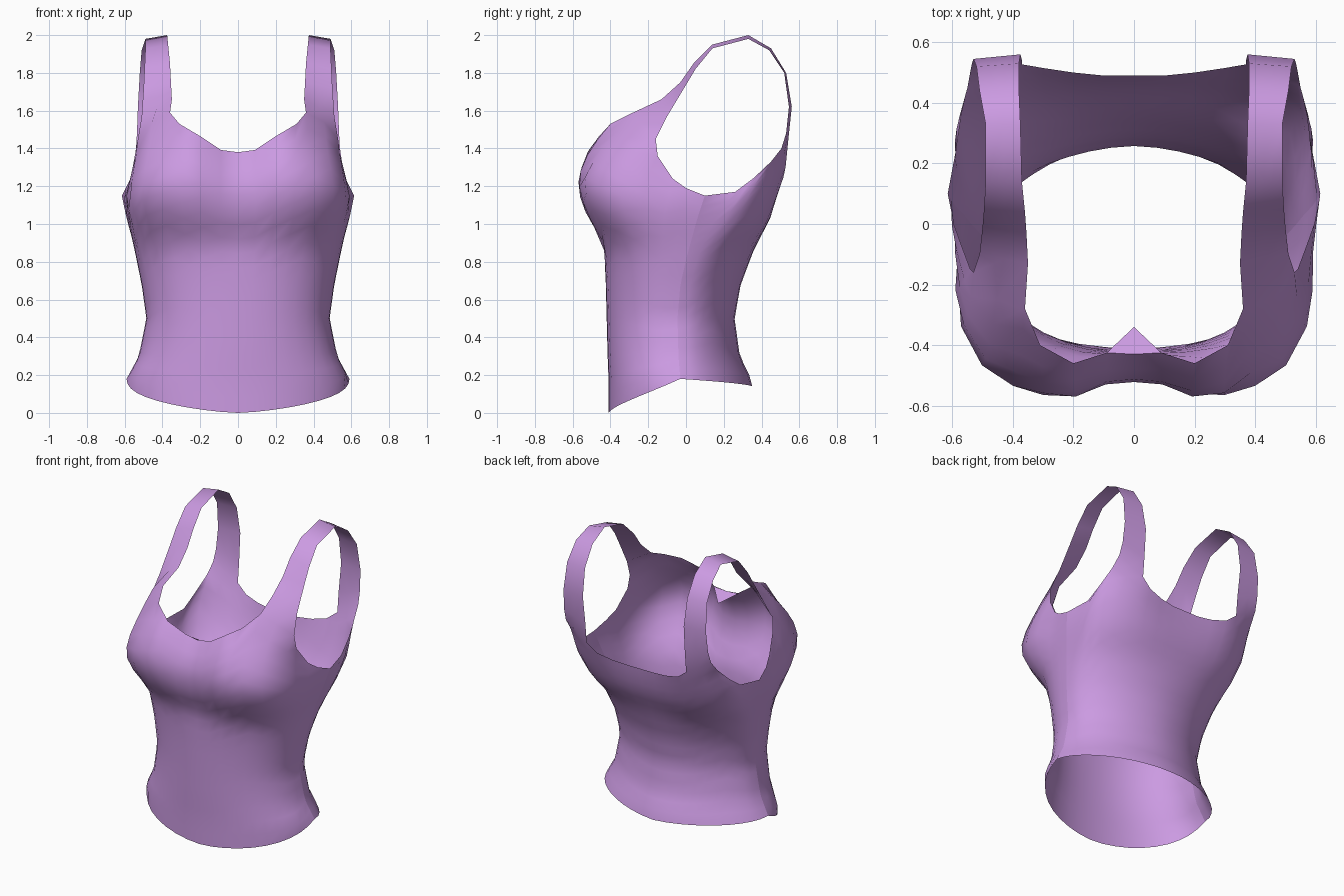
import bpy
import bmesh
from math import sin, cos, exp, radians
from mathutils import Vector

cube = bpy.data.objects.get("Cube")
if cube:
    bpy.data.objects.remove(cube, do_unlink=True)

ROWS = 18

# Body profile: height, half width, front y, back y, seam y, squareness
PROFILE = [
    (0, .59, -.41, .37, -.03, 2.15),
    (.18, .59, -.41, .345, -.03, 2.15),
    (.3, .525, -.415, .285, -.04, 2.2),
    (.5, .485, -.42, .257, -.045, 2.25),
    (.68, .51, -.425, .29, -.03, 2.3),
    (.85, .545, -.435, .355, .01, 2.5),
    (.92, .56, -.45, .39, .03, 2.8),
    (1.03, .59, -.525, .45, .06, 3.5),
    (1.15, .615, -.57, .49, .1, 4.4),
    (1.25, .6, -.582, .515, .1, 4.6),
    (1.4, .57, -.53, .53, .1, 3.8),
    (1.55, .55, -.42, .55, .1, 3.5),
]

# Strap rungs from chest over the shoulder to the back: inner edge, outer edge
STRAP = [
    ((.36, -.28, 1.59), (.53, -.16, 1.45)),
    ((.35, -.13, 1.66), (.51, -.1, 1.57)),
    ((.355, -.03, 1.75), (.5, -.01, 1.72)),
    ((.36, .04, 1.85), (.495, .05, 1.82)),
    ((.37, .14, 1.95), (.49, .14, 1.93)),
    ((.375, .33, 2), (.49, .33, 1.98)),
    ((.38, .45, 1.93), (.51, .44, 1.92)),
    ((.38, .53, 1.8), (.52, .52, 1.8)),
    ((.375, .56, 1.62), (.53, .545, 1.62)),
    ((.37, .54, 1.43), (.535, .53, 1.48)),
    ((.37, .527, 1.3), (.54, .505, 1.4)),
]

# Upper edges on each side of the strap: neckline, then armhole
FRONT_NECK = [(0, -.43, 1.38), (.09, -.425, 1.392), (.2, -.46, 1.465), (.31, -.4, 1.53)]
FRONT_ARM = [(.54, -.15, 1.36), (.57, -.07, 1.24), (.595, 0, 1.19), (.615, .1, 1.15)]
BACK_NECK = [(0, .49, 1.21), (.1, .49, 1.21), (.2, .5, 1.22), (.3, .515, 1.245)]
BACK_ARM = [(.55, .45, 1.33), (.57, .36, 1.245), (.585, .26, 1.17), (.615, .1, 1.15)]


def profile_at(z):
    """Interpolated body profile at a height."""
    for low, high in zip(PROFILE, PROFILE[1:]):
        if z <= high[0]:
            t = max(0, (z - low[0]) / (high[0] - low[0]))
            return [a + (b - a) * t for a, b in zip(low, high)][1:]
    return PROFILE[-1][1:]


def body_point(angle, z, is_back):
    """Point on the rounded section, from the centre line to the side seam."""
    width, front, back, seam, power = profile_at(z)
    if is_back:
        power = min(power - .4, 2.8)
    s, c = sin(angle), max(0, cos(angle))
    r = (s ** power + c ** power) ** (-1 / power)
    x = width * s * r
    y = seam + ((back if is_back else front) - seam) * c * r
    if not is_back:
        # Bust narrows forward, with a shallow hollow in the middle
        bust = exp(-((z - 1.22) / .18) ** 2)
        x *= 1 - .05 * c * bust
        y += .025 * bust * exp(-(x / .13) ** 2)
    return Vector((x, y, z))


def rung_points(rung, bulge):
    """Inner, middle and outer points across a strap."""
    inner, outer = Vector(rung[0]), Vector(rung[1])
    return [inner, (inner + outer) / 2 + Vector(bulge), outer]


def panel_columns(neck, rung, arm, is_back):
    """Vertical lines of points from hem to upper edge."""
    edge = [Vector(p) for p in neck] + rung + [Vector(p) for p in arm]
    columns = []
    for i, top in enumerate(edge):
        share = i / (len(edge) - 1)
        angle = radians(90) * share
        hem = .14 + .04 * share if is_back else .18 * share ** 1.5
        offset = top - body_point(angle, top.z, is_back)
        column = []
        for row in range(ROWS + 1):
            t = row / ROWS
            z = hem + (top.z - hem) * t
            column.append(body_point(angle, z, is_back) + offset * t ** 7)
        columns.append(column)
    return columns


def add_grid(bm, columns, side, flip):
    """Quads through a grid of points, mirrored by side."""
    verts = [[bm.verts.new((p.x * side, p.y, p.z)) for p in col] for col in columns]
    for a, b in zip(verts, verts[1:]):
        for r in range(len(a) - 1):
            quad = [a[r], b[r], b[r + 1], a[r + 1]]
            if flip != (side < 0):
                quad.reverse()
            bm.faces.new(quad)


def on_seam(v):
    width, _, _, seam, _ = profile_at(v.co.z)
    return abs(abs(v.co.x) - width) < .001 and abs(v.co.y - seam) < .001


# Strap points, with a fuller middle where it meets the chest
rungs = [rung_points(r, (0, 0, 0)) for r in STRAP]
rungs[0] = rung_points(STRAP[0], (.01, -.03, .02))
strap_columns = [list(line) for line in zip(*rungs)]
front = panel_columns(FRONT_NECK, rungs[0], FRONT_ARM, False)
back = panel_columns(BACK_NECK, rungs[-1], BACK_ARM, True)

# Front, back and straps on both sides, joined into one cloth
bm = bmesh.new()
for side in (1, -1):
    add_grid(bm, front, side, False)
    add_grid(bm, back, side, True)
    add_grid(bm, strap_columns, side, False)
bmesh.ops.remove_doubles(bm, verts=bm.verts[:], dist=.0005)

# Smooth cloth with a sharp side seam
for face in bm.faces:
    face.smooth = True
for edge in bm.edges:
    if all(on_seam(v) for v in edge.verts):
        edge.smooth = False

# Small turned-in flap at the middle of the neckline
flap = [(0, -.43, 1.38), (.09, -.425, 1.388), (0, -.34, 1.33), (-.09, -.425, 1.388)]
bm.faces.new([bm.verts.new(p) for p in flap])

mesh = bpy.data.meshes.new("tank_top")
bm.to_mesh(mesh)
bm.free()
top = bpy.data.objects.new("tank_top", mesh)
bpy.context.collection.objects.link(top)

# Lilac cloth
lilac = bpy.data.materials.new("lilac_cloth")
lilac.use_nodes = True
colour = (.6, .325, .76, 1)
lilac.diffuse_color = colour
lilac.node_tree.nodes["Principled BSDF"].inputs["Base Color"].default_value = colour
mesh.materials.append(lilac)
